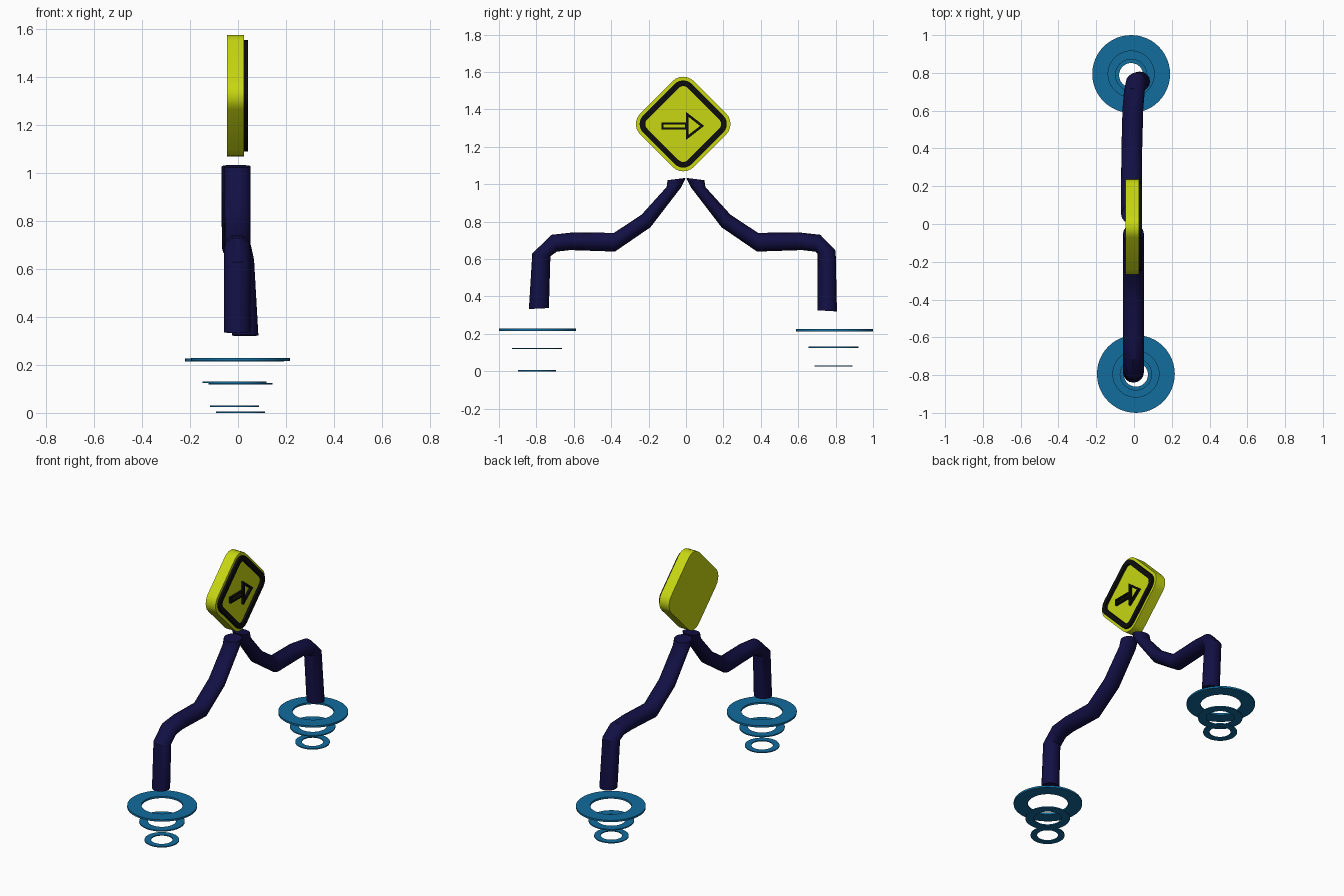
import bpy, bmesh, math
from mathutils import Vector

cube = bpy.data.objects.get("Cube")
if cube:
    bpy.data.objects.remove(cube, do_unlink=True)


def material(name, rgb):
    mat = bpy.data.materials.new(name)
    mat.use_nodes = True
    mat.diffuse_color = (*rgb, 1)
    node = next(n for n in mat.node_tree.nodes if n.type == 'BSDF_PRINCIPLED')
    node.inputs["Base Color"].default_value = (*rgb, 1)
    return mat


yellow = material("sign yellow", (0.57, 0.68, 0.006))
black = material("border black", (0.004, 0.004, 0.004))
navy = material("navy cloth", (0.006, 0.005, 0.058))
blue = material("ring blue", (0.006, 0.15, 0.34))


def finish(bm, name, mat, smooth=True):
    bmesh.ops.recalc_face_normals(bm, faces=bm.faces[:])
    mesh = bpy.data.meshes.new(name)
    bm.to_mesh(mesh)
    bm.free()
    obj = bpy.data.objects.new(name, mesh)
    bpy.context.collection.objects.link(obj)
    mesh.materials.append(mat)
    if smooth:
        bpy.ops.object.select_all(action='DESELECT')
        obj.select_set(True)
        bpy.context.view_layer.objects.active = obj
        bpy.ops.object.shade_smooth_by_angle(angle=math.radians(35))
    return obj


def skin(bm, loops, closed=False):
    """Join successive equal-length vertex loops with quads."""
    pairs = list(zip(loops, loops[1:]))
    if closed:
        pairs.append((loops[-1], loops[0]))
    for a, b in pairs:
        for i in range(len(a)):
            j = (i + 1) % len(a)
            bm.faces.new((a[i], a[j], b[j], b[i]))


def inset(points, width):
    """Mitred inset of a convex counter-clockwise outline."""
    result = []
    for i, p in enumerate(points):
        d1 = (p - points[i - 1]).normalized()
        d2 = (points[(i + 1) % len(points)] - p).normalized()
        n1, n2 = Vector((-d1.y, d1.x)), Vector((-d2.y, d2.x))
        result.append(p + (n1 + n2) * width / (1 + n1.dot(n2)))
    return result


def plate(name, points, x0, x1, mat, width=None):
    """Extrude a y-z outline along x, solid or as a frame."""
    bm = bmesh.new()

    def loop(pts, x):
        return [bm.verts.new((x, p.x, p.y)) for p in pts]

    back, front = loop(points, x0), loop(points, x1)
    if width:
        inner = inset(points, width)
        skin(bm, [back, front, loop(inner, x1), loop(inner, x0)], closed=True)
    else:
        skin(bm, [back, front])
        bm.faces.new(back)
        bm.faces.new(front)
    return finish(bm, name, mat)


def diamond(y, z, reach, radius, steps=6):
    """Rounded square standing on one corner."""
    points = []
    for corner in range(4):
        mid = corner * math.pi / 2
        for k in range(steps + 1):
            a = mid + (k / steps - 0.5) * math.pi / 2
            points.append(Vector((
                y + (reach - radius) * math.cos(mid) + radius * math.cos(a),
                z + (reach - radius) * math.sin(mid) + radius * math.sin(a))))
    return points


# Sign board with raised border and arrow
plate("sign_board", diamond(-0.015, 1.322, 0.253, 0.08), -0.045, 0.026, yellow)
plate("sign_border", diamond(-0.015, 1.322, 0.233, 0.065), 0.026, 0.042, black, 0.03)
shaft = [Vector(p) for p in ((-0.13, 1.293), (0.005, 1.293), (0.005, 1.331), (-0.13, 1.331))]
head = [Vector(p) for p in ((0, 1.237), (0.097, 1.312), (0, 1.387))]
plate("arrow_shaft", shaft, 0.026, 0.042, black, 0.011)
plate("arrow_head", head, 0.026, 0.042, black, 0.013)

# Leg sections: outer y, z then inner y, z
SECTIONS = [
    (0.098, 1.022, 0.002, 1.034),
    (0.104, 0.985, 0.025, 0.985),
    (0.237, 0.838, 0.19, 0.77),
    (0.385, 0.74, 0.38, 0.64),
    (0.598, 0.743, 0.62, 0.648),
    (0.718, 0.73, 0.69, 0.64),
]


def leg(name, side, ankles, shifts, sides=16):
    bm = bmesh.new()
    loops = []
    for (y0, z0, y1, z1), x in zip(SECTIONS + ankles, shifts):
        mid = Vector((x, side * (y0 + y1) / 2, (z0 + z1) / 2))
        half = Vector((0, side * (y0 - y1) / 2, (z0 - z1) / 2))
        loops.append([])
        for k in range(sides):
            a = math.tau * k / sides
            loops[-1].append(bm.verts.new(
                mid + half * math.cos(a) + Vector((0.055 * math.sin(a), 0, 0))))
    skin(bm, loops)
    bm.faces.new(loops[0])
    bm.faces.new(loops[-1])
    return finish(bm, name, navy)


leg("front_leg", -1, [(0.822, 0.63, 0.725, 0.615), (0.84, 0.333, 0.733, 0.338)],
    [-0.003] * 8)
leg("rear_leg", 1, [(0.8, 0.645, 0.703, 0.63), (0.807, 0.32, 0.702, 0.326)],
    [-0.013, -0.013, -0.013, -0.012, -0.006, 0.002, 0.012, 0.03])


# Flat rings floating under each foot
def ring(name, x, y, z, outer, inner, thick, sides=48):
    bm = bmesh.new()
    loops = []
    for r, h in ((outer, -1), (outer, 1), (inner, 1), (inner, -1)):
        loops.append([bm.verts.new((x + r * math.cos(math.tau * k / sides),
                                    y + r * math.sin(math.tau * k / sides),
                                    z + h * thick / 2)) for k in range(sides)])
    skin(bm, loops, closed=True)
    return finish(bm, name, blue)


SIZES = (("large", 0.206, 0.122, 0.012), ("middle", 0.134, 0.083, 0.007),
         ("small", 0.102, 0.064, 0.006))
for foot, x, ys, heights in (("front", 0.01, (-0.794, -0.796, -0.797), (0.222, 0.122, 0.003)),
                             ("rear", -0.015, (0.794, 0.789, 0.788), (0.22, 0.128, 0.028))):
    for (size, outer, inner, thick), y, z in zip(SIZES, ys, heights):
        ring(f"{foot}_{size}_ring", x, y, z, outer, inner, thick)
